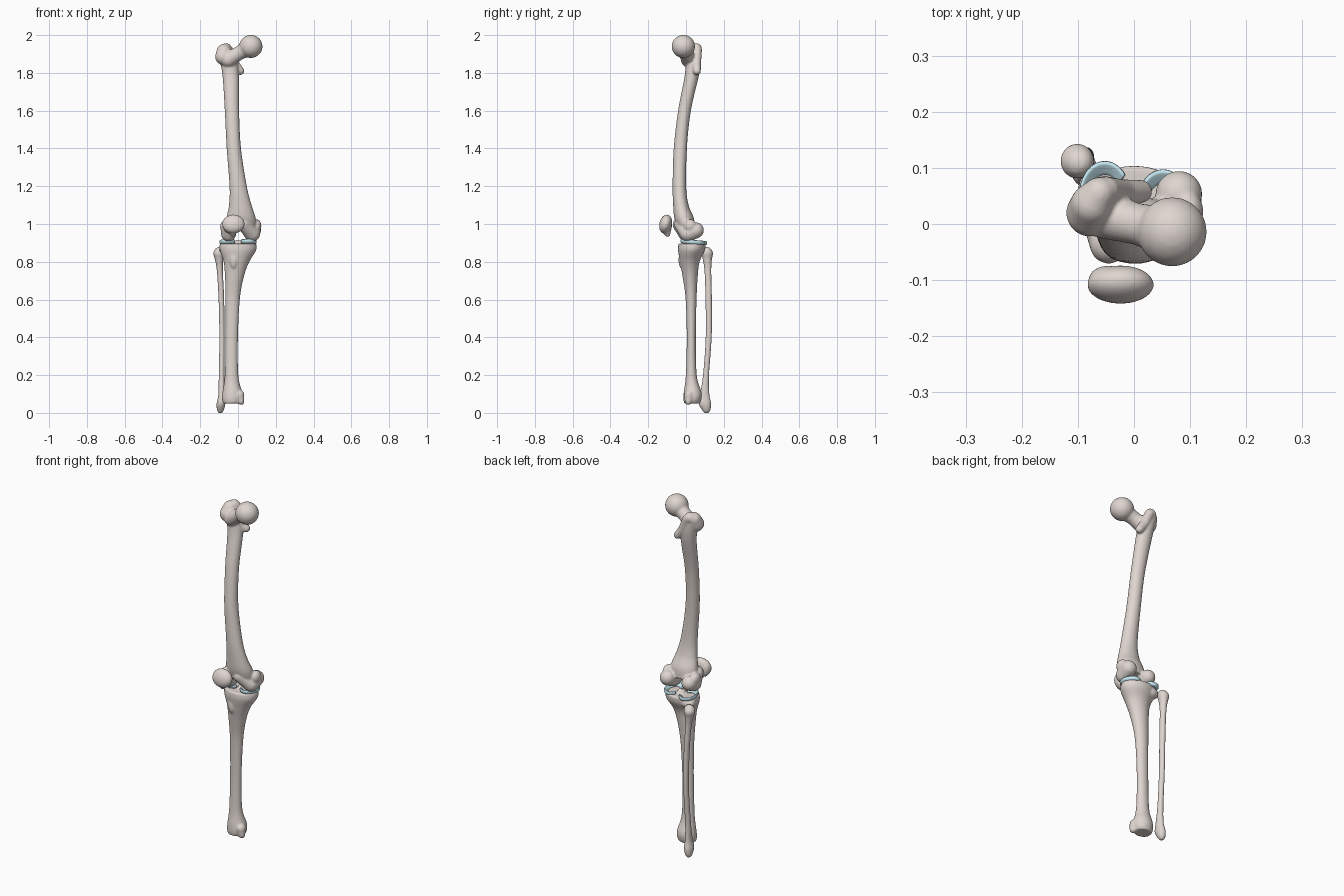
import bpy, bmesh
from math import sin, cos, pi, radians
from mathutils import Matrix, Vector


def material(name, color):
    m = bpy.data.materials.new(name)
    m.diffuse_color = color
    return m


BONE = material("bone", (0.74, 0.67, 0.63, 1))
CARTILAGE = material("cartilage", (0.58, 0.82, 0.90, 1))


def ball(bm, center, radii, tilt=(0, 'X')):
    mat = (Matrix.Translation(center) @ Matrix.Rotation(radians(tilt[0]), 4, tilt[1])
           @ Matrix.Diagonal((*radii, 1)))
    bmesh.ops.create_uvsphere(bm, u_segments=24, v_segments=14, radius=1, matrix=mat)


def chain(bm, pts, n=8):
    """Overlapping balls along a path of (x, y, z, radius)."""
    for a, b in zip(pts, pts[1:]):
        for i in range(n + 1):
            p = Vector(a).lerp(Vector(b), i / n)
            ball(bm, p[:3], (p[3],) * 3)


def spline(pts, steps=8):
    """Catmull-Rom interpolation through stations of any dimension."""
    v = [Vector(p) for p in pts]
    v = [v[0]] + v + [v[-1]]
    out = []
    for a, b, c, d in zip(v, v[1:], v[2:], v[3:]):
        for i in range(steps):
            t = i / steps
            out.append(0.5 * (2 * b + (c - a) * t + (2 * a - 5 * b + 4 * c - d) * t * t
                              + (3 * b - a - 3 * c + d) * t ** 3))
    return out + [v[-1]]


def loft(bm, stations, n=28):
    """Stations (z, cx, cy, rx, ry), skinned with ellipses."""
    rings = []
    for z, cx, cy, rx, ry in spline(stations):
        rings.append([bm.verts.new((cx + rx * cos(2 * pi * k / n),
                                    cy + ry * sin(2 * pi * k / n), z)) for k in range(n)])
    faces = []
    for r, s in zip(rings, rings[1:]):
        for k in range(n):
            j = (k + 1) % n
            faces.append(bm.faces.new((r[k], r[j], s[j], s[k])))
    faces += [bm.faces.new(rings[0]), bm.faces.new(rings[-1])]
    bmesh.ops.recalc_face_normals(bm, faces=faces)


def finish(bm, name, mat, voxel=0.005, smooth=6):
    me = bpy.data.meshes.new(name)
    bm.to_mesh(me)
    bm.free()
    ob = bpy.data.objects.new(name, me)
    bpy.context.collection.objects.link(ob)
    me.materials.append(mat)
    for p in me.polygons:
        p.use_smooth = True
    if voxel:
        r = ob.modifiers.new("fuse", 'REMESH')
        r.mode = 'VOXEL'
        r.voxel_size = voxel
        r.use_smooth_shade = True
        s = ob.modifiers.new("soften", 'SMOOTH')
        s.factor = 0.5
        s.iterations = smooth
    return ob


# Femur: bowed shaft
bm = bmesh.new()
loft(bm, [(0.975, 0.015, 0.002, 0.080, 0.045), (1.03, 0.016, -0.010, 0.078, 0.052),
          (1.10, 0.012, -0.027, 0.060, 0.041), (1.20, 0.001, -0.035, 0.046, 0.036),
          (1.40, -0.022, -0.030, 0.038, 0.035), (1.60, -0.032, -0.008, 0.038, 0.034),
          (1.80, -0.040, 0.033, 0.044, 0.038), (1.90, -0.062, 0.036, 0.046, 0.040)])
# Head, neck and trochanters
ball(bm, (0.068, -0.014, 1.94), (0.062, 0.062, 0.061))
chain(bm, [(0.05, -0.01, 1.928, 0.042), (0.005, 0.0, 1.905, 0.037), (-0.05, 0.015, 1.87, 0.042)])
chain(bm, [(-0.078, 0.02, 1.885, 0.043), (-0.075, 0.035, 1.915, 0.038), (-0.062, 0.055, 1.928, 0.029)])
chain(bm, [(-0.05, 0.06, 1.92, 0.025), (-0.02, 0.055, 1.85, 0.025), (0.012, 0.058, 1.81, 0.021)])
# Condyles and epicondyles
chain(bm, [(-0.045, -0.037, 0.997, 0.034), (-0.050, 0.0, 0.947, 0.040), (-0.052, 0.046, 0.967, 0.040)])
chain(bm, [(0.030, -0.030, 0.997, 0.033), (0.075, 0.010, 0.948, 0.042), (0.080, 0.053, 0.967, 0.042)])
ball(bm, (0.098, 0.022, 0.99), (0.026, 0.035, 0.035))
ball(bm, (-0.072, 0.015, 0.985), (0.023, 0.033, 0.033))
finish(bm, "femur", BONE)

# Patella: domed disc tapering to a lower point
bm = bmesh.new()
ball(bm, (-0.024, -0.108, 1.0), (0.060, 0.033, 0.051), (-14, 'X'))
ball(bm, (-0.045, -0.098, 0.995), (0.036, 0.024, 0.046))
chain(bm, [(-0.026, -0.108, 0.985, 0.032), (-0.028, -0.098, 0.948, 0.016)])
finish(bm, "patella", BONE)

# Tibia: flared plateau, shaft and ankle end
bm = bmesh.new()
loft(bm, [(0.050, -0.032, 0.032, 0.046, 0.042), (0.075, -0.030, 0.034, 0.055, 0.048),
          (0.11, -0.030, 0.035, 0.052, 0.047), (0.20, -0.034, 0.028, 0.036, 0.029),
          (0.40, -0.033, 0.028, 0.033, 0.024), (0.60, -0.028, 0.027, 0.038, 0.029),
          (0.72, -0.019, 0.022, 0.050, 0.040), (0.80, -0.008, 0.020, 0.068, 0.052),
          (0.86, 0.0, 0.029, 0.096, 0.071), (0.896, 0.0, 0.032, 0.097, 0.072)])
# Medial malleolus, tuberosity and the spine between the plateaus
chain(bm, [(0.008, 0.015, 0.095, 0.026), (0.016, 0.012, 0.060, 0.018)])
ball(bm, (-0.022, -0.018, 0.81), (0.024, 0.022, 0.05))
ball(bm, (-0.055, 0.065, 0.865), (0.045, 0.035, 0.03))
for x in (-0.008, 0.014):
    ball(bm, (x, 0.035, 0.897), (0.011, 0.022, 0.020))
finish(bm, "tibia", BONE)

# Fibula: slender strut with knobbed ends
bm = bmesh.new()
loft(bm, [(-0.001, -0.094, 0.108, 0.008, 0.010), (0.015, -0.093, 0.107, 0.018, 0.022),
          (0.05, -0.090, 0.100, 0.023, 0.033), (0.10, -0.087, 0.099, 0.017, 0.025),
          (0.20, -0.087, 0.106, 0.015, 0.016), (0.40, -0.085, 0.120, 0.014, 0.016),
          (0.60, -0.088, 0.120, 0.015, 0.017), (0.75, -0.096, 0.116, 0.016, 0.018),
          (0.81, -0.100, 0.113, 0.022, 0.024), (0.845, -0.101, 0.112, 0.030, 0.031),
          (0.868, -0.098, 0.110, 0.022, 0.022), (0.878, -0.096, 0.109, 0.008, 0.008)])
finish(bm, "fibula", BONE, 0.004, 4)


# Menisci: C-shaped wedges opening towards the middle of the knee
def meniscus(name, cx, cy, rx, ry, opening):
    bm = bmesh.new()
    n = 40
    rings = []
    for i in range(n + 1):
        a = opening + radians(35 + 290 * i / n)
        ring = []
        for s, z in ((1.0, 0.893), (1.02, 0.908), (0.97, 0.920), (0.80, 0.909), (0.58, 0.901), (0.58, 0.893)):
            y = cy + ry * s * sin(a)
            ring.append(bm.verts.new((cx + rx * s * cos(a), y, z - 0.08 * (y - 0.03))))
        rings.append(ring)
    for r, s in zip(rings, rings[1:]):
        for k in range(6):
            j = (k + 1) % 6
            bm.faces.new((r[k], r[j], s[j], s[k]))
    bm.faces.new(rings[0])
    bm.faces.new(rings[-1])
    bmesh.ops.recalc_face_normals(bm, faces=bm.faces[:])
    ob = finish(bm, name, CARTILAGE, voxel=0)
    ob.modifiers.new("round", 'SUBSURF').levels = 1


meniscus("lateral_meniscus", -0.052, 0.050, 0.046, 0.062, 0)
meniscus("medial_meniscus", 0.052, 0.034, 0.047, 0.063, pi)
